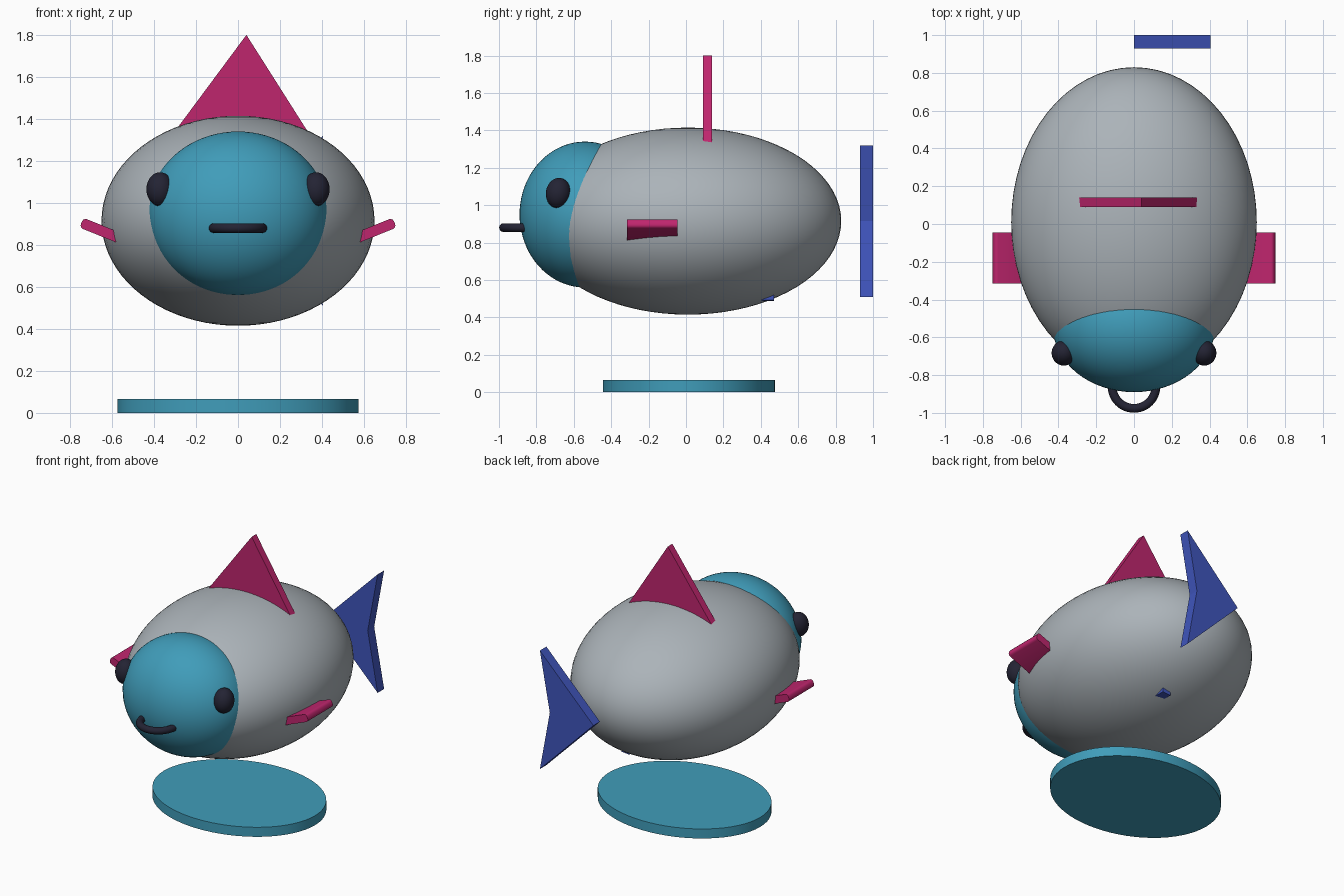
import bpy, bmesh, math
from mathutils import Matrix, Vector

if "Cube" in bpy.data.objects:
    bpy.data.objects.remove(bpy.data.objects["Cube"])


def material(name, rgb):
    m = bpy.data.materials.new(name)
    m.diffuse_color = (*rgb, 1)
    m.use_nodes = True
    m.node_tree.nodes["Principled BSDF"].inputs["Base Color"].default_value = m.diffuse_color
    return m


TEAL = material("teal", (0.051, 0.335, 0.49))
GREY = material("grey", (0.41, 0.452, 0.485))
PINK = material("magenta", (0.52, 0.019, 0.155))
BLUE = material("blue", (0.05, 0.09, 0.5))
DARK = material("dark", (0.017, 0.017, 0.034))


def finish(bm, name, mat, smooth=True):
    bmesh.ops.recalc_face_normals(bm, faces=bm.faces)
    me = bpy.data.meshes.new(name)
    bm.to_mesh(me)
    bm.free()
    me.materials.append(mat)
    ob = bpy.data.objects.new(name, me)
    bpy.context.collection.objects.link(ob)
    if smooth:
        bpy.ops.object.select_all(action='DESELECT')
        bpy.context.view_layer.objects.active = ob
        ob.select_set(True)
        bpy.ops.object.shade_smooth_by_angle(angle=math.radians(35))
    return ob


def ellipsoid(name, mat, centre, radii, rot=Matrix.Identity(4)):
    bm = bmesh.new()
    bmesh.ops.create_uvsphere(bm, u_segments=64, v_segments=40, radius=1)
    bm.transform(Matrix.Translation(centre) @ rot @ Matrix.Diagonal((*radii, 1)))
    return finish(bm, name, mat)


def plate(name, mat, outline, y0, y1):
    """Extrude an x-z outline from y0 to y1."""
    bm = bmesh.new()
    face = bm.faces.new([bm.verts.new((x, y0, z)) for x, z in outline])
    ext = bmesh.ops.extrude_face_region(bm, geom=[face])["geom"]
    bmesh.ops.translate(bm, vec=(0, y1 - y0, 0),
                        verts=[v for v in ext if isinstance(v, bmesh.types.BMVert)])
    return finish(bm, name, mat, False)


# Body and head
ellipsoid("body", GREY, (0, 0.01, 0.915), (0.65, 0.82, 0.5))
ellipsoid("head", TEAL, (0, -0.54, 0.95), (0.43, 0.35, 0.39))

# Eyes
for s, side in ((1, "right"), (-1, "left")):
    ellipsoid(side + "_eye", DARK, (s * 0.372, -0.683, 1.065),
              (0.064, 0.066, 0.081), Matrix.Rotation(math.radians(-8), 4, 'X'))

# Mouth: ring sunk into the face
bm = bmesh.new()
n, k = 48, 16
rings = []
for i in range(n):
    a = math.tau * i / n
    rings.append([])
    for j in range(k):
        b = math.tau * j / k
        r = 0.116 + 0.023 * math.cos(b)
        rings[-1].append(bm.verts.new((r * math.cos(a), -0.86 + r * math.sin(a),
                                       0.88 + 0.023 * math.sin(b))))
for i in range(n):
    for j in range(k):
        p, q = rings[i], rings[(i + 1) % n]
        bm.faces.new((p[j], q[j], q[(j + 1) % k], p[(j + 1) % k]))
finish(bm, "mouth", DARK)

# Back fin and notched tail fin
plate("back_fin", PINK, [(0.04, 1.8), (-0.305, 1.335), (0.335, 1.335)], 0.09, 0.14)
plate("tail_fin", BLUE, [(0, 0.915), (0.405, 1.32), (0.33, 0.915), (0.405, 0.51)], 0.93, 1.0)

# Tip of a small fin poking through the belly
plate("belly_fin", BLUE, [(0.10, 0.487), (0.10, 0.53), (0.16, 0.53), (0.16, 0.492)], 0.40, 0.47)

# Side fins: tilted plates with rounded long edges
for s, side in ((1, "right"), (-1, "left")):
    bm = bmesh.new()
    bmesh.ops.create_cube(bm, size=1)
    bm.transform(Matrix.Diagonal((0.26, 0.27, 0.05, 1)))
    long_edges = [e for e in bm.edges
                  if abs((e.verts[0].co - e.verts[1].co).y) > 0.1]
    bmesh.ops.bevel(bm, geom=long_edges, offset=0.018, segments=3,
                    affect='EDGES', profile=0.5)
    bm.transform(Matrix.Translation((s * 0.625, -0.18, 0.857))
                 @ Matrix.Rotation(math.radians(-22 * s), 4, 'Y'))
    finish(bm, side + "_fin", PINK)

# Oval base
bm = bmesh.new()
bmesh.ops.create_cone(bm, cap_ends=True, segments=64, radius1=1, radius2=1, depth=1)
bm.transform(Matrix.Translation((0, 0.015, 0.0325)) @ Matrix.Diagonal((0.573, 0.46, 0.065, 1)))
finish(bm, "base", TEAL)
